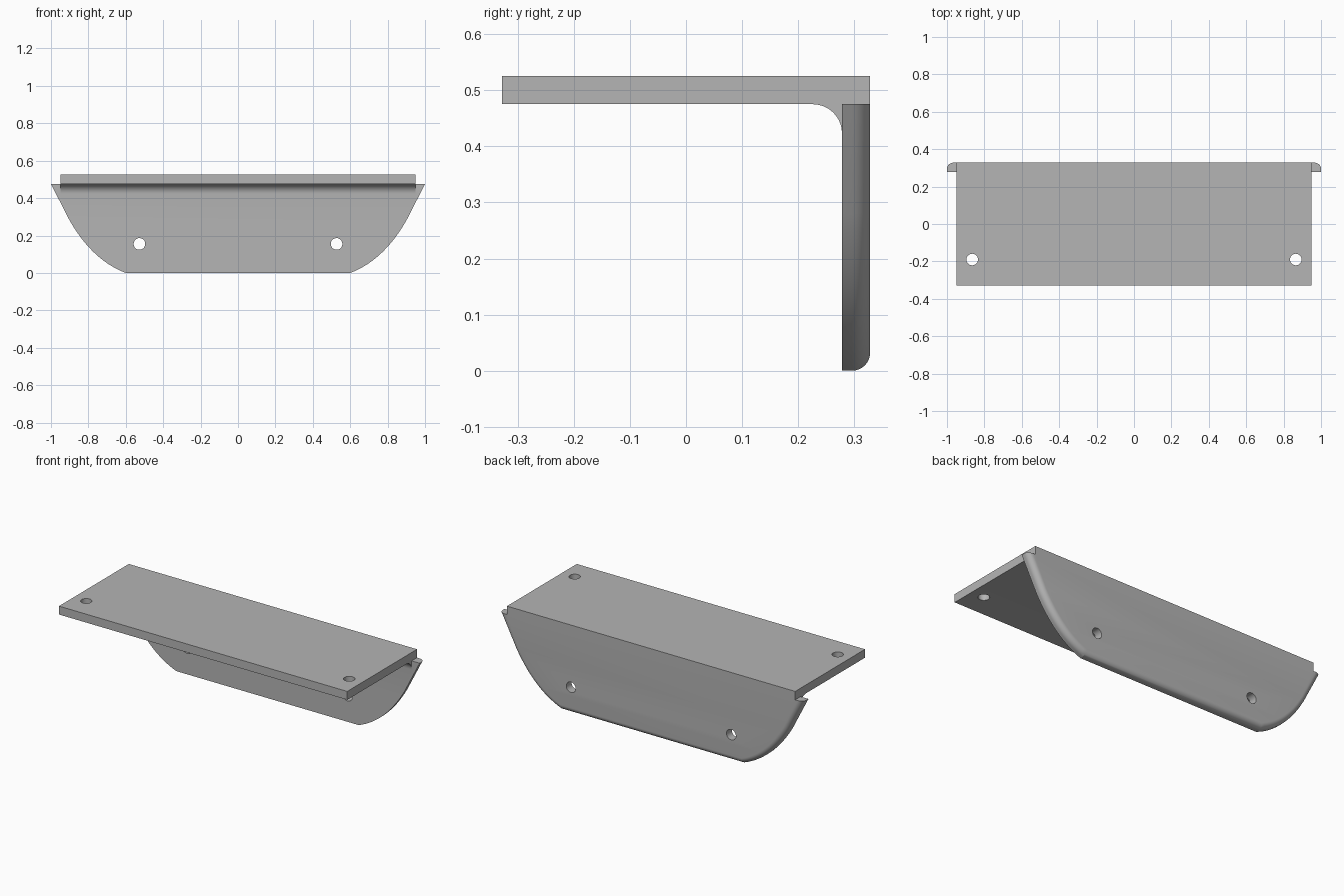
import bpy, bmesh, math
from mathutils import Vector
from mathutils.geometry import interpolate_bezier

if "Cube" in bpy.data.objects:
    bpy.data.objects.remove(bpy.data.objects["Cube"])

HALF_DEPTH, THICK, TOP = 0.328, 0.05, 0.525
UNDER = TOP - THICK              # underside of the shelf
INNER = HALF_DEPTH - THICK       # front face of the back plate
SHELF_X, FILLET, ROUND, HOLE = 0.948, 0.052, 0.032, 0.031

grey = bpy.data.materials.new("plain grey")
grey.use_nodes = True
colour = (0.46, 0.46, 0.46, 1)
grey.diffuse_color = colour
grey.node_tree.nodes["Principled BSDF"].inputs["Base Color"].default_value = colour


def extrude_profile(name, points, offset, round_edge=None):
    """Extrude a closed outline; optionally round the edges a rule picks."""
    bm = bmesh.new()
    face = bm.faces.new([bm.verts.new(p) for p in points])
    ext = bmesh.ops.extrude_face_region(bm, geom=[face], use_keep_orig=True)
    verts = [g for g in ext["geom"] if isinstance(g, bmesh.types.BMVert)]
    bmesh.ops.translate(bm, verts=verts, vec=offset)
    bmesh.ops.recalc_face_normals(bm, faces=bm.faces)
    if round_edge:
        edges = [e for e in bm.edges if round_edge(e)]
        bmesh.ops.bevel(bm, geom=edges, offset=ROUND, offset_type='OFFSET',
                        segments=8, profile=0.5, affect='EDGES', clamp_overlap=False)
        bmesh.ops.recalc_face_normals(bm, faces=bm.faces)
    mesh = bpy.data.meshes.new(name)
    bm.to_mesh(mesh)
    bm.free()
    mesh.materials.append(grey)
    obj = bpy.data.objects.new(name, mesh)
    bpy.context.collection.objects.link(obj)
    return obj


def combine(target, other, operation):
    """Apply a boolean and remove the helper object."""
    other.hide_render = True
    mod = target.modifiers.new("combine", 'BOOLEAN')
    mod.operation, mod.solver, mod.object = operation, 'EXACT', other
    bpy.context.view_layer.objects.active = target
    bpy.ops.object.modifier_apply(modifier=mod.name)
    bpy.data.objects.remove(other)


# Shelf with the concave fillet underneath, as one side profile
arc = [(INNER - FILLET + FILLET * math.sin(a), UNDER - FILLET + FILLET * math.cos(a))
       for a in (math.pi / 2 * (1 - i / 10) for i in range(11))]
side = [(-HALF_DEPTH, UNDER), (-HALF_DEPTH, TOP), (HALF_DEPTH, TOP),
        (HALF_DEPTH, UNDER), (INNER, UNDER)] + arc
bracket = extrude_profile("bracket", [(-SHELF_X, y, z) for y, z in side],
                          Vector((2 * SHELF_X, 0, 0)))

# Back plate with curved flanks and a rounded rear rim
flank = [Vector(p) for p in ((0.6, 0, 0), (0.72, 0.045, 0), (0.82, 0.14, 0), (0.9, 0.28, 0))]
half = [(p.x, p.y) for p in interpolate_bezier(*flank, 16)] + [(1.0, UNDER)]
outline = half + [(-x, z) for x, z in reversed(half)]
plate = extrude_profile(
    "back_plate", [(x, INNER, z) for x, z in outline], Vector((0, THICK, 0)),
    lambda e: all(v.co.y > HALF_DEPTH - 0.001 for v in e.verts)
    and min(v.co.z for v in e.verts) < UNDER - 0.001)
combine(bracket, plate, 'UNION')

# Screw holes: two through the shelf, two through the back plate
for s in (-1, 1):
    for place, turn in (((s * 0.865, -0.19, 0.5), 0), ((s * 0.527, 0.3, 0.155), math.pi / 2)):
        bpy.ops.mesh.primitive_cylinder_add(vertices=32, radius=HOLE, depth=0.2,
                                            location=place, rotation=(turn, 0, 0))
        cutter = bpy.context.object
        cutter.name = "hole_cutter"
        cutter.data.materials.append(grey)
        combine(bracket, cutter, 'DIFFERENCE')

# Smooth the curves, keep the corners crisp
bpy.ops.object.select_all(action='DESELECT')
bracket.select_set(True)
bpy.context.view_layer.objects.active = bracket
bpy.ops.object.shade_smooth_by_angle(angle=math.radians(18))
